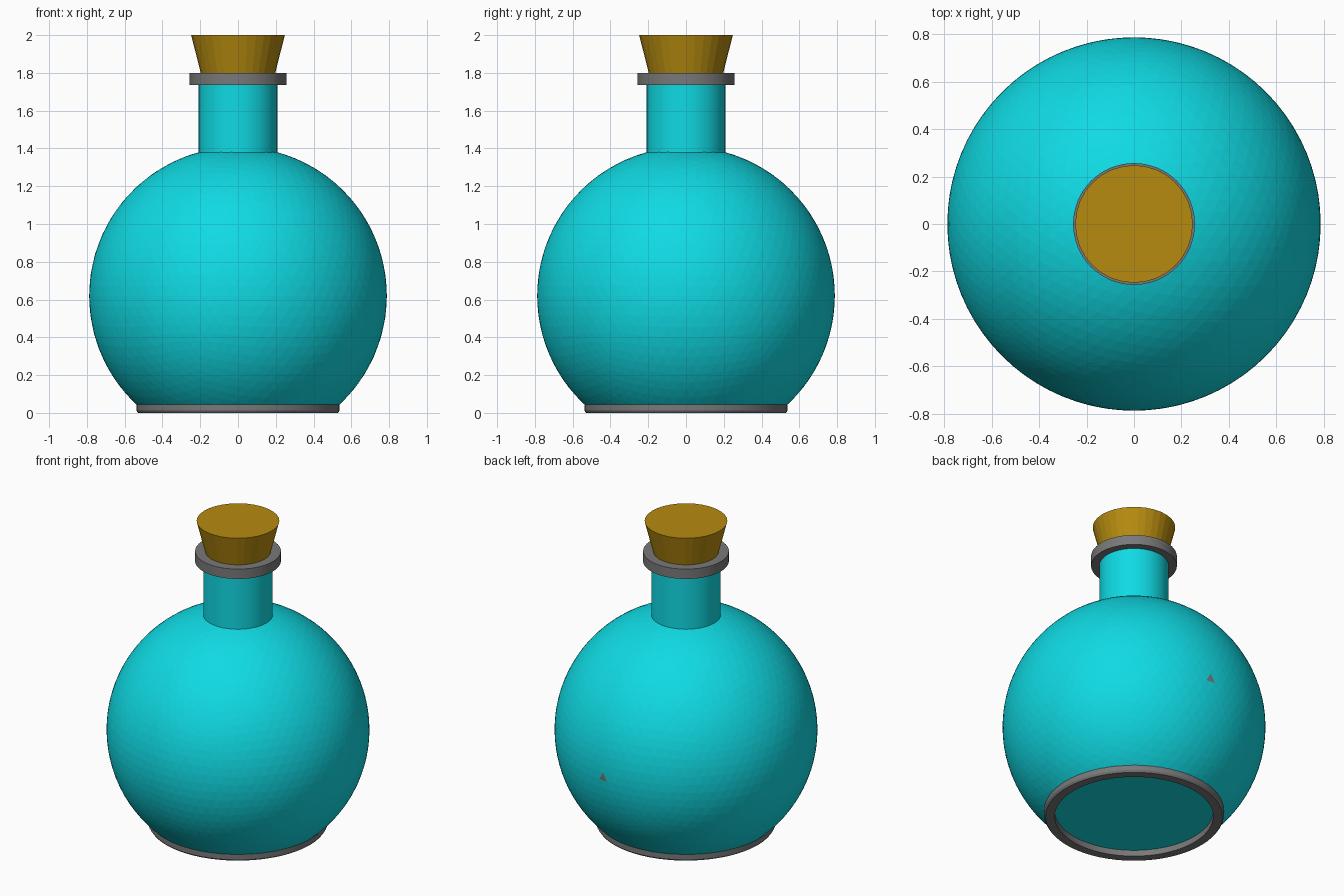
import bpy, bmesh, math
from mathutils import Vector

if "Cube" in bpy.data.objects:
    bpy.data.objects.remove(bpy.data.objects["Cube"])


def material(name, rgb):
    m = bpy.data.materials.new(name)
    m.diffuse_color = (*rgb, 1)
    m.use_nodes = True
    m.node_tree.nodes["Principled BSDF"].inputs["Base Color"].default_value = m.diffuse_color
    return m


TEAL = material("teal glass", (0.005, 0.70, 0.77))
GREY = material("grey metal", (0.19, 0.19, 0.19))
CORK = material("cork", (0.47, 0.26, 0.005))


def finish(bm, name, mats):
    bmesh.ops.recalc_face_normals(bm, faces=bm.faces)
    mesh = bpy.data.meshes.new(name)
    bm.to_mesh(mesh)
    bm.free()
    for m in mats:
        mesh.materials.append(m)
    ob = bpy.data.objects.new(name, mesh)
    bpy.context.scene.collection.objects.link(ob)
    return ob


def lathe(name, profile, mat, sides, closed=False, smooth=False):
    """Spin an (r, z) profile round z; points with r = 0 become poles."""
    bm = bmesh.new()
    verts = [bm.verts.new((r, 0, z)) for r, z in profile]
    edges = [bm.edges.new(p) for p in zip(verts, verts[1:])]
    if closed:
        edges.append(bm.edges.new((verts[-1], verts[0])))
    bmesh.ops.spin(bm, geom=verts + edges, axis=(0, 0, 1), cent=(0, 0, 0),
                   angle=2 * math.pi, steps=sides, use_duplicate=False)
    bmesh.ops.remove_doubles(bm, verts=bm.verts, dist=1e-4)
    ob = finish(bm, name, [mat])
    if smooth:
        bpy.context.view_layer.objects.active = ob
        ob.select_set(True)
        bpy.ops.object.shade_smooth_by_angle(angle=math.radians(30))
        ob.select_set(False)
    return ob


# Round flask body: faceted sphere cut flat at the neck and the foot
R, CZ = 0.788, 0.62
bm = bmesh.new()
bmesh.ops.create_icosphere(bm, subdivisions=5, radius=R)
bmesh.ops.translate(bm, verts=bm.verts, vec=(0, 0, CZ))
# one small grey fleck on the back
fleck = Vector((0.06, R, CZ - 0.02))
min(bm.faces, key=lambda f: (f.calc_center_median() - fleck).length).material_index = 1
for z, up in ((1.38, 1), (0.04, -1)):
    cut = bmesh.ops.bisect_plane(bm, geom=bm.verts[:] + bm.edges[:] + bm.faces[:],
                                 plane_co=(0, 0, z), plane_no=(0, 0, up), clear_outer=True)
    rim = [e for e in cut["geom_cut"] if isinstance(e, bmesh.types.BMEdge)]
    if up < 0:
        bmesh.ops.contextual_create(bm, geom=rim)
finish(bm, "flask_body", [TEAL, GREY])

# Neck
lathe("neck", [(0.208, 1.37), (0.208, 1.75)], TEAL, 64, smooth=True)

# Metal lip round the top of the neck
lathe("lip_ring", [(0.19, 1.735), (0.257, 1.735), (0.257, 1.80), (0.19, 1.80)],
      GREY, 64, closed=True, smooth=True)

# Foot ring with a slightly bevelled lower edge
lathe("foot_ring", [(0.475, 0), (0.53, 0), (0.538, 0.012), (0.538, 0.045), (0.475, 0.045)],
      GREY, 64, closed=True, smooth=True)

# Tapered cork stopper
lathe("cork_stopper", [(0, 1.76), (0.187, 1.76), (0.248, 2.0), (0, 2.0)], CORK, 32)
